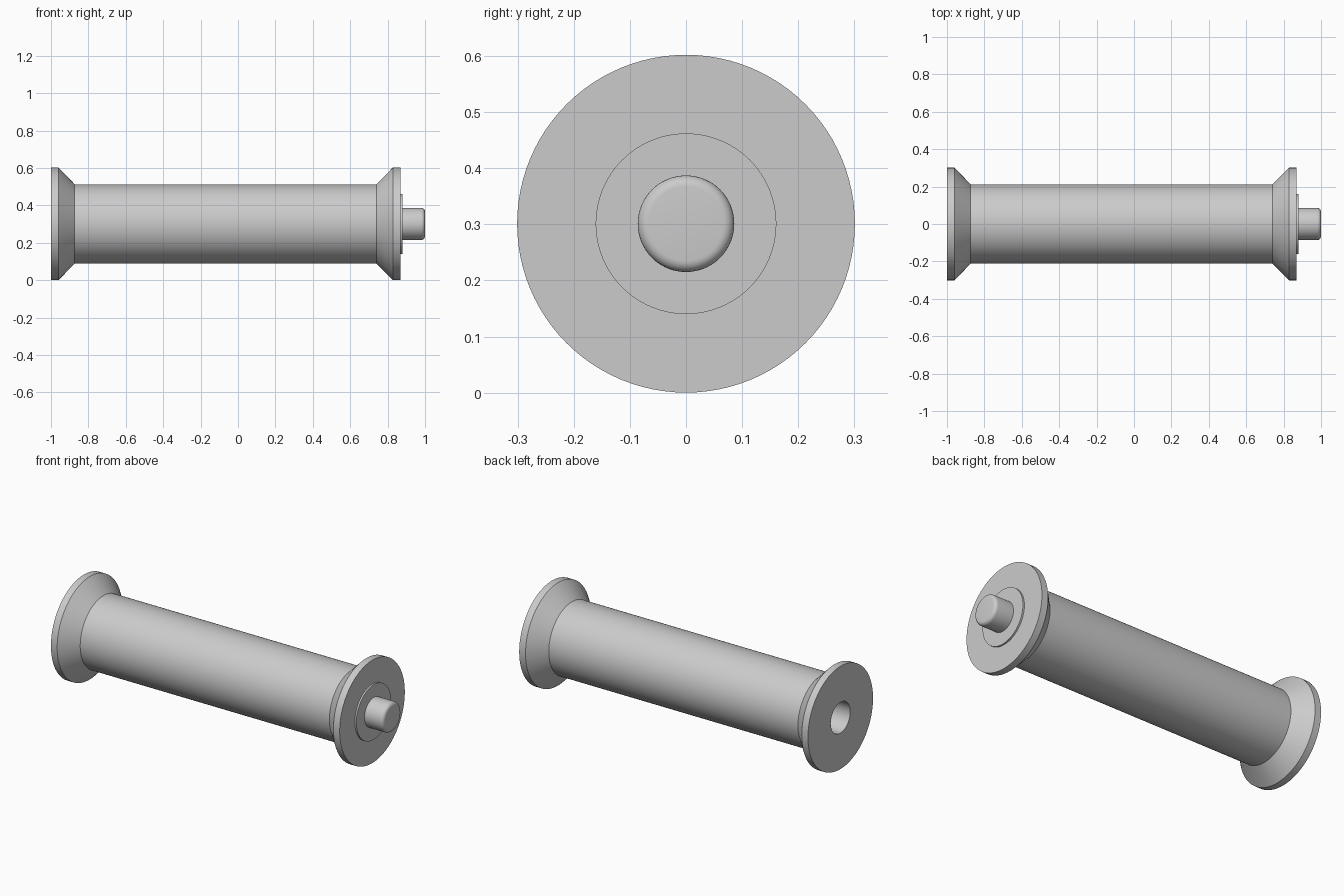
import bpy, bmesh, math
from mathutils import Vector

if "Cube" in bpy.data.objects:
    bpy.data.objects.remove(bpy.data.objects["Cube"])

R = 0.301          # flange radius, also the axis height
grey = bpy.data.materials.new("plain_grey")
grey.diffuse_color = (0.6, 0.6, 0.6, 1)
grey.use_nodes = True
grey.node_tree.nodes["Principled BSDF"].inputs["Base Color"].default_value = grey.diffuse_color


def lathe(name, profile, steps=96):
    """Revolve (x, radius) points around the lengthwise axis."""
    bm = bmesh.new()
    verts = [bm.verts.new((x, 0, r)) for x, r in profile]
    edges = [bm.edges.new(p) for p in zip(verts, verts[1:])]
    bmesh.ops.spin(bm, geom=verts + edges, cent=(0, 0, 0), axis=(1, 0, 0),
                   angle=2 * math.pi, steps=steps, use_duplicate=False)
    bmesh.ops.remove_doubles(bm, verts=bm.verts, dist=1e-5)
    bmesh.ops.recalc_face_normals(bm, faces=bm.faces)
    bmesh.ops.translate(bm, verts=bm.verts, vec=Vector((0, 0, R)))
    me = bpy.data.meshes.new(name)
    bm.to_mesh(me)
    bm.free()
    ob = bpy.data.objects.new(name, me)
    bpy.context.collection.objects.link(ob)
    me.materials.append(grey)
    bpy.ops.object.select_all(action='DESELECT')
    ob.select_set(True)
    bpy.context.view_layer.objects.active = ob
    bpy.ops.object.shade_smooth_by_angle(angle=math.radians(30))
    return ob


# Spool: blind socket, left flange, barrel, right flange
lathe("spool", [(-0.86, 0), (-0.86, 0.09), (-1, 0.09), (-1, R), (-0.96, R),
                (-0.873, 0.212), (0.74, 0.212), (0.828, R), (0.869, R), (0.869, 0)])

# Raised collar on the right end
lathe("collar", [(0.86, 0), (0.86, 0.161), (0.879, 0.161), (0.879, 0)])

# Peg with a rounded tip
b, pr = 0.02, 0.086
tip = [(1 - b + b * math.sin(a), pr - b + b * math.cos(a))
       for a in (math.pi / 2 * i / 6 for i in range(7))]
lathe("peg", [(0.87, 0), (0.87, pr)] + tip + [(1, 0)])
